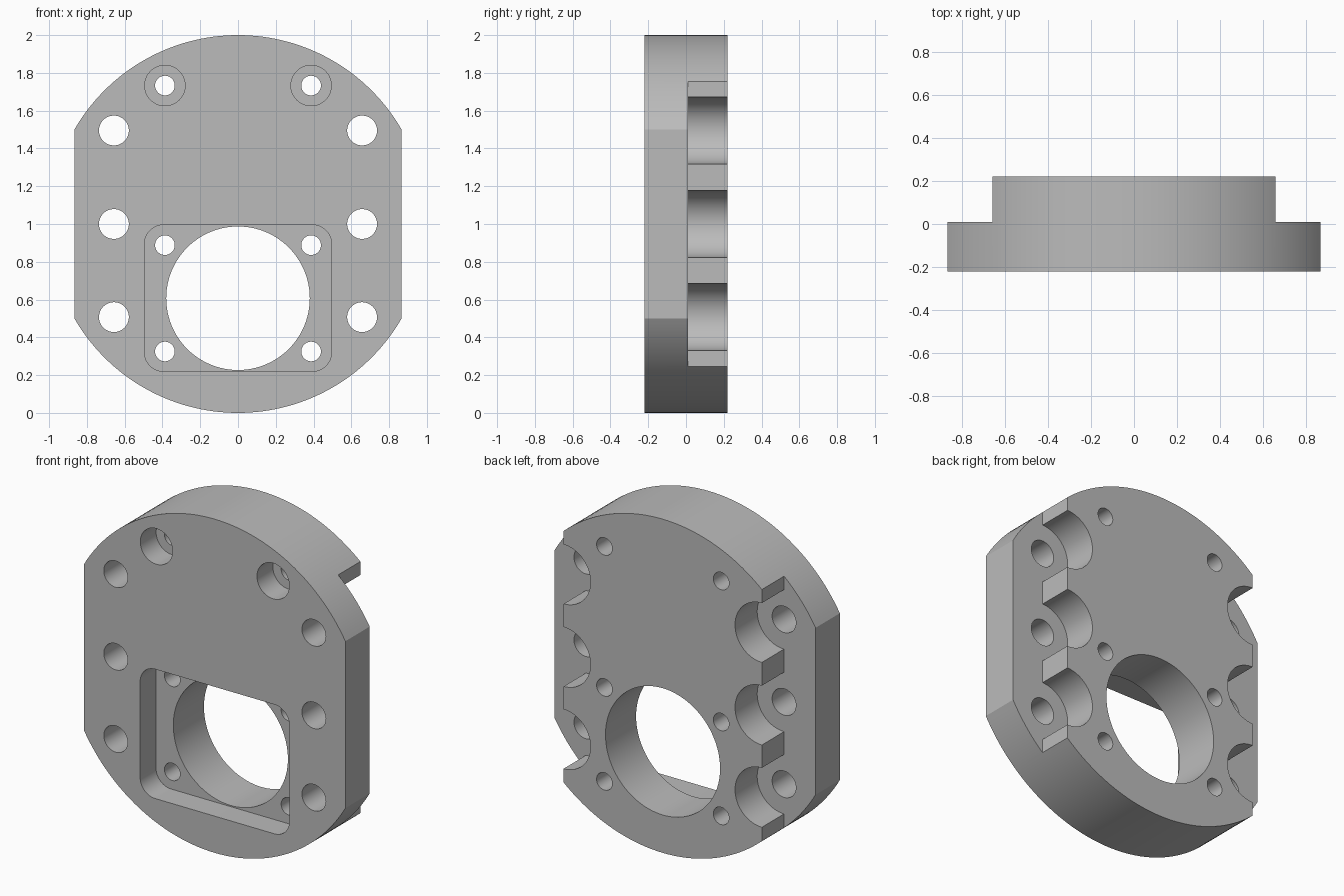
import bpy, bmesh
from math import cos, sin, radians

default = bpy.data.objects.get("Cube")
if default:
    bpy.data.objects.remove(default, do_unlink=True)

FRONT, STEP, BACK = -0.22, 0.01, 0.22
POCKET_FLOOR = -0.07
HOLE_X, WALL_X = 0.387, 0.657
BOLT_Z = (1.495, 1.0, 0.507)


def arc(cx, cz, r, a0, a1, n):
    """Points on an arc in the x-z plane, both ends included."""
    angles = [radians(a0 + (a1 - a0) * i / n) for i in range(n + 1)]
    return [(cx + r * cos(a), cz + r * sin(a)) for a in angles]


def circle(cx, cz, r, n=64):
    return arc(cx, cz, r, 0, 360, n)[:-1]


def prism(name, profile, y0, y1):
    """Extrude a closed x-z profile from y0 to y1."""
    bm = bmesh.new()
    face = bm.faces.new([bm.verts.new((x, y0, z)) for x, z in profile])
    new = bmesh.ops.extrude_face_region(bm, geom=[face])["geom"]
    verts = [v for v in new if isinstance(v, bmesh.types.BMVert)]
    bmesh.ops.translate(bm, verts=verts, vec=(0, y1 - y0, 0))
    bmesh.ops.recalc_face_normals(bm, faces=bm.faces)
    mesh = bpy.data.meshes.new(name)
    bm.to_mesh(mesh)
    bm.free()
    obj = bpy.data.objects.new(name, mesh)
    bpy.context.collection.objects.link(obj)
    return obj


# Round plate with two flat sides
plate = prism("mounting_plate",
              arc(0, 1, 1, 30, 150, 64) + arc(0, 1, 1, 210, 330, 64),
              FRONT, BACK)
bpy.context.view_layer.objects.active = plate
plate.select_set(True)


def cut(profile, y0=-0.5, y1=0.5):
    """Subtract a prism from the plate."""
    cutter = prism("cutter", profile, y0, y1)
    cutter.hide_render = True
    mod = plate.modifiers.new("cut", "BOOLEAN")
    mod.operation, mod.solver, mod.object = "DIFFERENCE", "EXACT", cutter
    bpy.ops.object.modifier_apply(modifier=mod.name)
    bpy.data.objects.remove(cutter, do_unlink=True)


# Rounded square pocket on the front and the bore behind it
pocket = []
for cx, cz, a in ((0.395, 0.895, 0), (-0.395, 0.895, 90),
                  (-0.395, 0.32, 180), (0.395, 0.32, 270)):
    pocket += arc(cx, cz, 0.1, a, a + 90, 12)
cut(pocket, -0.5, POCKET_FLOOR)
cut(circle(0, 0.607, 0.38, 96))

for side in (-1, 1):
    # Stepped rear edge with half-round bolt recesses
    edge = [(1.2, -0.2), (1.2, 2.2), (WALL_X, 2.2)]
    for z in BOLT_Z:
        edge += arc(WALL_X, z, 0.178, 90, 270, 32)
    edge.append((WALL_X, -0.2))
    cut([(side * x, z) for x, z in edge], STEP, 0.5)
    # Side bolt holes
    for z in BOLT_Z:
        cut(circle(side * WALL_X, z, 0.079))
    # Small screw holes, the top pair counterbored from the front
    for z in (0.325, 0.888, 1.733):
        cut(circle(side * HOLE_X, z, 0.052))
    cut(circle(side * HOLE_X, 1.733, 0.107), -0.5, POCKET_FLOOR)

# Plain grey finish
grey = bpy.data.materials.new("plain_grey")
grey.use_nodes = True
colour = (0.5, 0.5, 0.5, 1)
grey.diffuse_color = colour
grey.node_tree.nodes["Principled BSDF"].inputs["Base Color"].default_value = colour
plate.data.materials.clear()
plate.data.materials.append(grey)
for poly in plate.data.polygons:
    poly.material_index = 0
bpy.ops.object.shade_smooth_by_angle(angle=radians(30))
